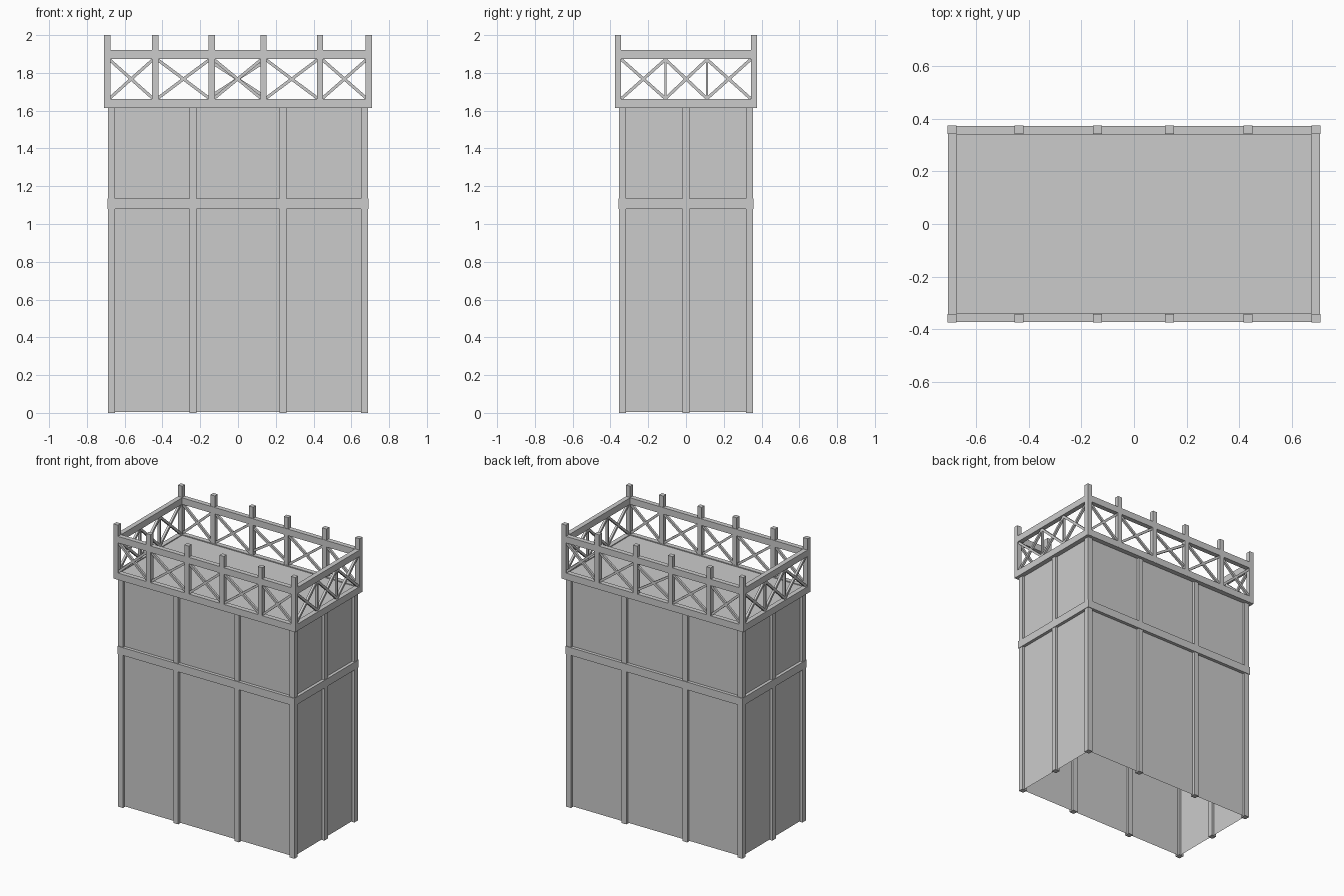
import bpy, bmesh, math
from mathutils import Matrix, Vector

if "Cube" in bpy.data.objects:
    bpy.data.objects.remove(bpy.data.objects["Cube"])


def build(name, parts):
    """One object from a list of (centre, size, rotation matrix or None) boxes."""
    bm = bmesh.new()
    for c, s, rot in parts:
        m = Matrix.Translation(c) @ (rot or Matrix()) @ Matrix.Diagonal((*s, 1))
        bmesh.ops.create_cube(bm, size=1, matrix=m)
    me = bpy.data.meshes.new(name)
    bm.to_mesh(me)
    bm.free()
    ob = bpy.data.objects.new(name, me)
    bpy.context.collection.objects.link(ob)
    return ob


def span(x0, x1, y0, y1, z0, z1):
    return (((x0 + x1) / 2, (y0 + y1) / 2, (z0 + z1) / 2),
            (x1 - x0, y1 - y0, z1 - z0), None)


def bar(a, b, t=0.016):
    a, b = Vector(a), Vector(b)
    d = b - a
    # local x along the bar, one side kept in the fence plane
    n = Vector((0, 1, 0)) if abs(d.y) < 1e-6 else Vector((1, 0, 0))
    x = d.normalized()
    rot = Matrix((x, n, x.cross(n))).transposed().to_4x4()
    return ((a + b) / 2, (d.length, t, t), rot)


def ring(hx, hy, w, z0, z1):
    out = []
    for s in (-1, 1):
        a, b = sorted((s * hy, s * (hy - w)))
        out.append(span(-hx, hx, a, b, z0, z1))
        a, b = sorted((s * hx, s * (hx - w)))
        out.append(span(a, b, -hy + w, hy - w, z0, z1))
    return out


# thin tower walls, open at the bottom
WX, WY, TOP = 0.67, 0.335, 1.62
bm = bmesh.new()
corners = [(-WX, -WY), (WX, -WY), (WX, WY), (-WX, WY)]
low = [bm.verts.new((x, y, 0.005)) for x, y in corners]
high = [bm.verts.new((x, y, TOP)) for x, y in corners]
for i in range(4):
    j = (i + 1) % 4
    bm.faces.new((low[i], low[j], high[j], high[i]))
me = bpy.data.meshes.new("tower_walls")
bm.to_mesh(me)
bm.free()
bpy.context.collection.objects.link(bpy.data.objects.new("tower_walls", me))

# timber posts in the walls
spots = [(x, s * WY) for x in (-WX, -0.239, 0.237, WX) for s in (-1, 1)]
spots += [(-WX, 0), (WX, 0)]
build("wall_posts", [((x, y, TOP / 2), (0.037, 0.037, TOP), None) for x, y in spots])

# belt beam around the walls
build("belt_beam", ring(0.692, 0.358, 0.045, 1.08, 1.135))

# platform and handrail
HX, HY, W = 0.709, 0.374, 0.034
build("platform_beams", ring(HX, HY, W, 1.613, 1.661))
build("platform_floor", [span(-HX + W, HX - W, -HY + W, HY - W, 1.618, 1.655)])
build("handrail", ring(HX, HY, W, 1.874, 1.92))

# railing posts
px = [-0.693, -0.438, -0.139, 0.135, 0.434, 0.693]
build("railing_posts", [((x, s * 0.359, 1.807), (0.034, 0.032, 0.386), None)
                        for x in px for s in (-1, 1)])

# cross braces, front and back
Z0, Z1 = 1.664, 1.871
parts = []
for s in (-1, 1):
    y = s * 0.358
    for i in range(5):
        a, b = px[i] + 0.015, px[i + 1] - 0.015
        inset = 0.025 if (i == 2 and s == 1) else 0.003
        parts += [bar((a, y, Z0 + inset), (b, y, Z1 - inset)),
                  bar((a, y, Z1 - inset), (b, y, Z0 + inset))]
build("long_side_braces", parts)

# cross braces and slim dividers on the short sides
ys = [-0.342, -0.109, 0.111, 0.342]
parts = []
for s in (-1, 1):
    x = s * 0.692
    for a, b in zip(ys, ys[1:]):
        parts += [bar((x, a, Z0), (x, b, Z1)), bar((x, a, Z1), (x, b, Z0))]
    parts += [((x, y, (Z0 + Z1) / 2), (0.018, 0.012, Z1 - Z0 + 0.01), None) for y in ys[1:3]]
build("short_side_braces", parts)
